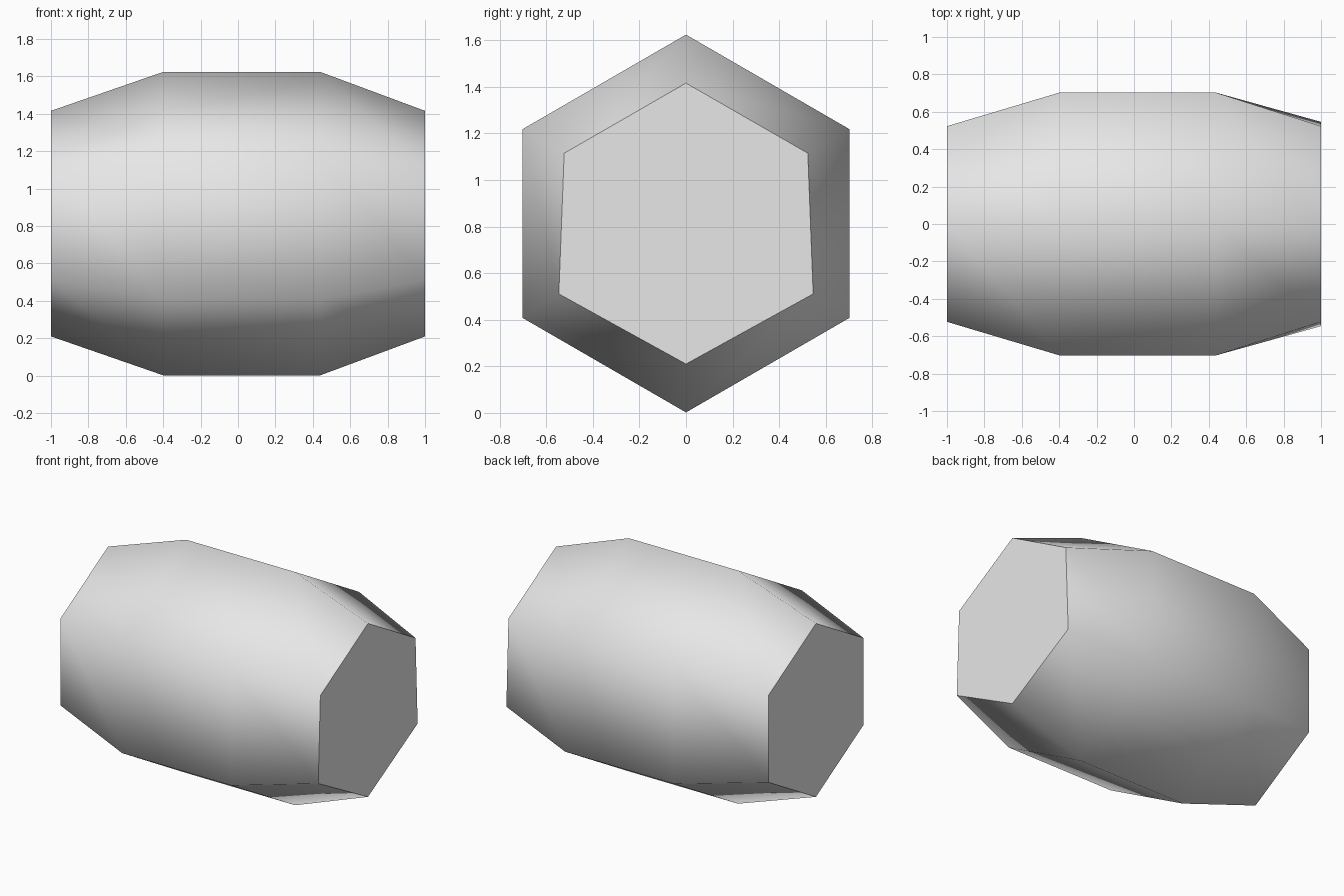
import bpy
import bmesh
import math

default_cube = bpy.data.objects.get("Cube")
if default_cube:
    bpy.data.objects.remove(default_cube, do_unlink=True)

# Plain grey material
grey = bpy.data.materials.new("light_grey")
grey.use_nodes = True
colour = (0.8, 0.8, 0.8, 1.0)
grey.diffuse_color = colour
grey.node_tree.nodes["Principled BSDF"].inputs["Base Color"].default_value = colour

CENTRE_Z = 0.813
# Stations along the barrel: x, peak height, half width, lower half width, corner height
STATIONS = [
    (-1.0, 0.603, 0.523, 0.523, 0.302),
    (-0.4, 0.811, 0.702, 0.702, 0.405),
    (0.44, 0.811, 0.702, 0.702, 0.405),
    (1.0, 0.603, 0.523, 0.546, 0.302),
]


def hexagon(bm, x, peak, upper, lower, corner):
    outline = [(0, peak), (-upper, corner), (-lower, -corner),
               (0, -peak), (lower, -corner), (upper, corner)]
    return [bm.verts.new((x, y, CENTRE_Z + z)) for y, z in outline]


# Hexagonal barrel: bridged rings with flat end caps
bm = bmesh.new()
rings = [hexagon(bm, *station) for station in STATIONS]
for a, b in zip(rings, rings[1:]):
    for i in range(6):
        j = (i + 1) % 6
        bm.faces.new((a[i], a[j], b[j], b[i]))
bm.faces.new(rings[0])
bm.faces.new(rings[-1])
bmesh.ops.recalc_face_normals(bm, faces=bm.faces[:])

mesh = bpy.data.meshes.new("barrel")
bm.to_mesh(mesh)
bm.free()
mesh.materials.append(grey)
barrel = bpy.data.objects.new("barrel", mesh)
bpy.context.collection.objects.link(barrel)

# Smooth sides, sharp rims
bpy.ops.object.select_all(action="DESELECT")
barrel.select_set(True)
bpy.context.view_layer.objects.active = barrel
bpy.ops.object.shade_smooth_by_angle(angle=math.radians(66))
